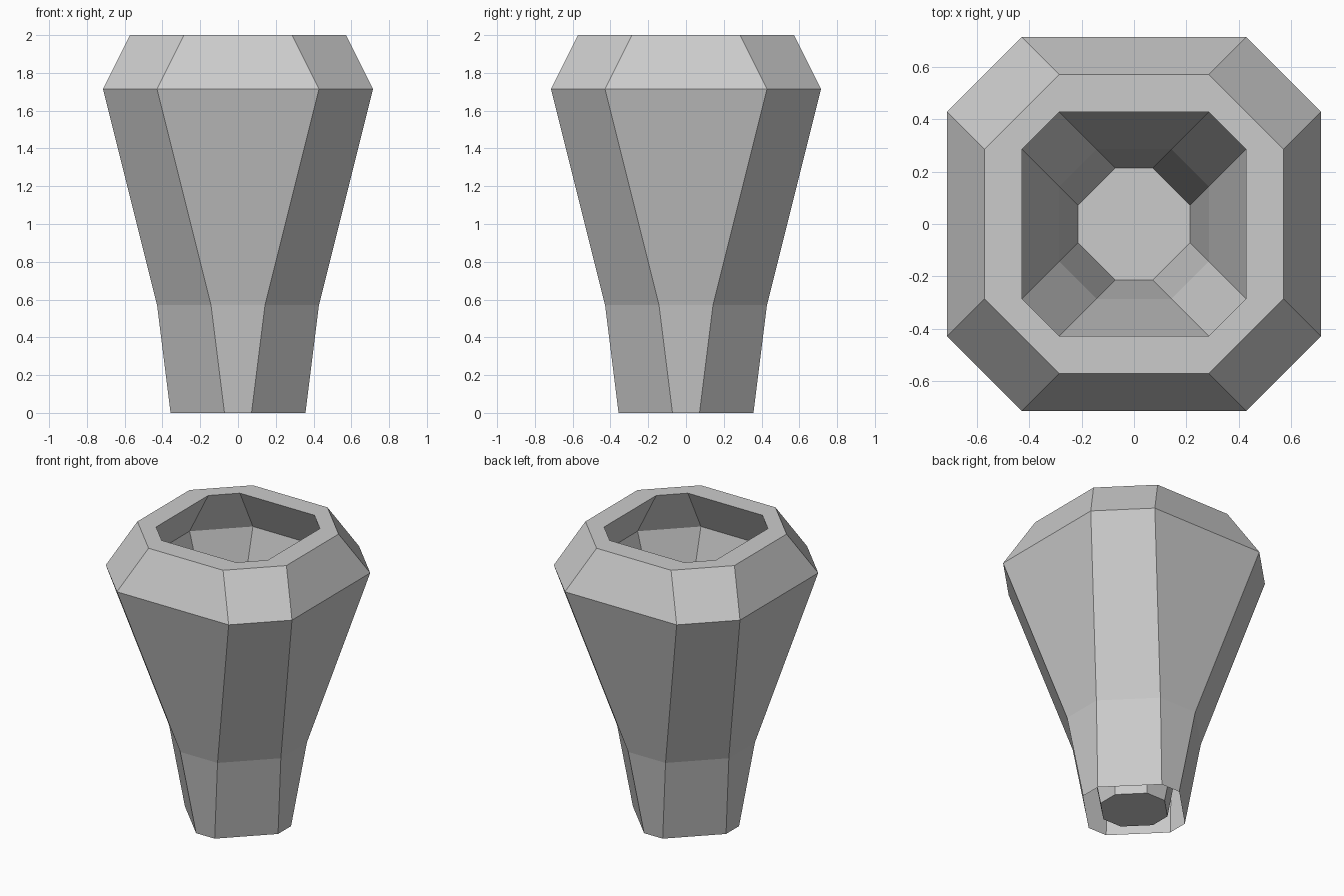
import bpy
import bmesh

cube = bpy.data.objects.get("Cube")
if cube:
    bpy.data.objects.remove(cube, do_unlink=True)

UNIT = 1 / 7  # the design grid: 14 units tall

grey = bpy.data.materials.new("plain grey")
grey.use_nodes = True
colour = (0.6, 0.6, 0.6, 1)
grey.diffuse_color = colour
grey.node_tree.nodes["Principled BSDF"].inputs["Base Color"].default_value = colour


def add_ring(bm, half, flat, z):
    """Chamfered square: half width, half length of the straight side, height."""
    quarter = [(half, -flat), (half, flat)]
    points = []
    for _ in range(4):
        points += quarter
        quarter = [(-y, x) for x, y in quarter]
    return [bm.verts.new((x * UNIT, y * UNIT, z * UNIT)) for x, y in points]


def loft(name, profile, cap_end=False):
    bm = bmesh.new()
    rings = [add_ring(bm, *level) for level in profile]
    for low, high in zip(rings, rings[1:]):
        for i in range(8):
            j = (i + 1) % 8
            bm.faces.new((low[i], low[j], high[j], high[i]))
    if cap_end:
        bm.faces.new(rings[-1])
    mesh = bpy.data.meshes.new(name)
    bm.to_mesh(mesh)
    bm.free()
    mesh.materials.append(grey)
    obj = bpy.data.objects.new(name, mesh)
    bpy.context.collection.objects.link(obj)
    return obj


# Outer shell, open underneath, with its flat top rim
loft("outer_shell", [
    (2.5, 0.5, 0),
    (3, 1, 4),
    (5, 3, 12),
    (4, 2, 14),
    (3, 2, 14),
])

# Undercut inner cup, tapering down to a closed floor
loft("inner_cup", [
    (3, 2, 14),
    (4, 2, 12),
    (3, 2, 8),
    (2, 1, 4),
    (1.5, 0.5, 0),
], cap_end=True)
